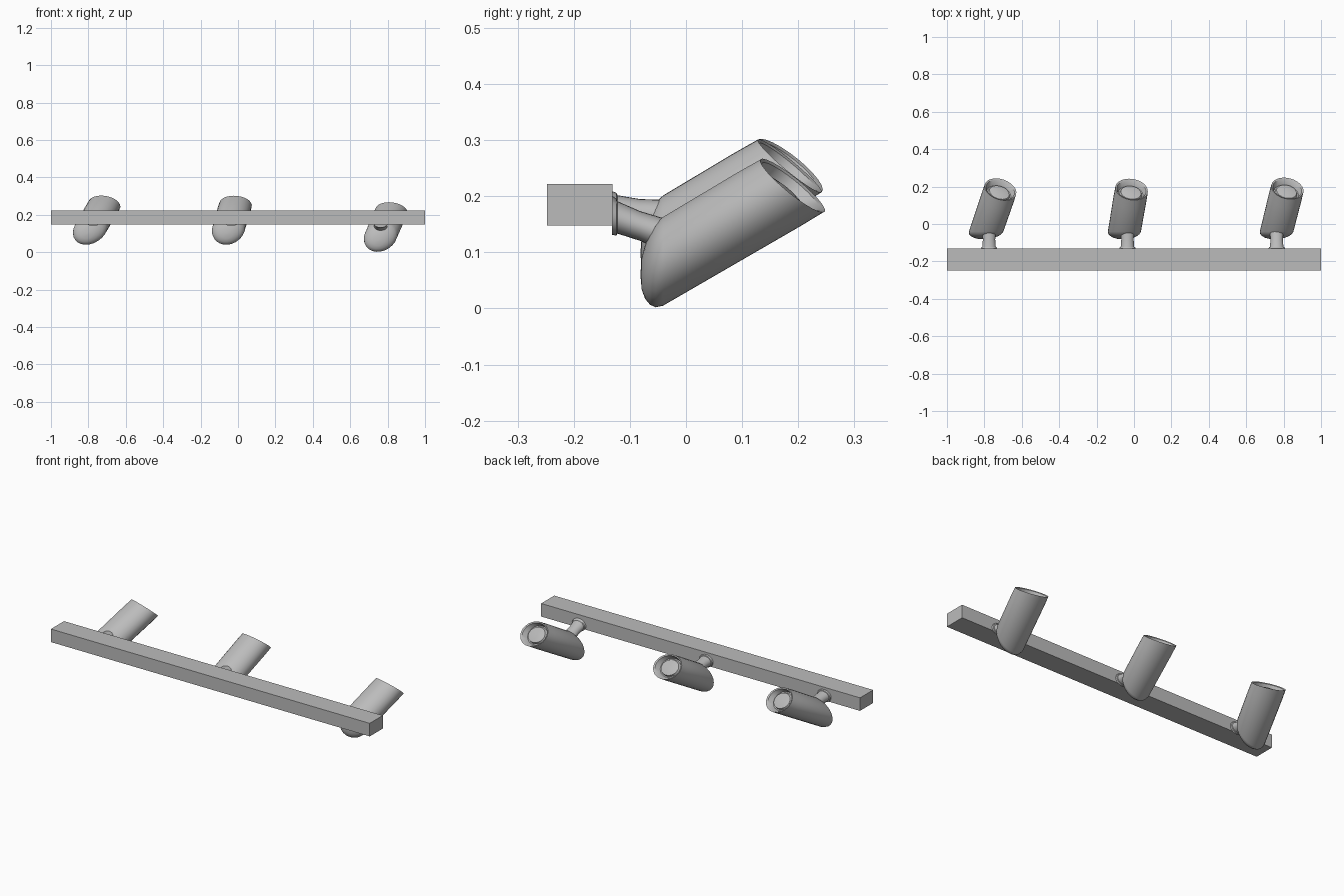
import bpy, bmesh, math
from mathutils import Vector

cube = bpy.data.objects.get("Cube")
if cube:
    bpy.data.objects.remove(cube)

GREY = (0.5, 0.5, 0.5, 1)
mat = bpy.data.materials.new("grey_metal")
mat.use_nodes = True
mat.diffuse_color = GREY
mat.node_tree.nodes["Principled BSDF"].inputs["Base Color"].default_value = GREY

SIDES = 24
SQUASH = 0.7      # lamps are round shapes flattened in height
RADIUS = 0.088
CAP_Y = -0.045    # plane of the rear end of each lamp


def finish(name, bm):
    bmesh.ops.recalc_face_normals(bm, faces=bm.faces)
    me = bpy.data.meshes.new(name)
    bm.to_mesh(me)
    bm.free()
    me.materials.append(mat)
    ob = bpy.data.objects.new(name, me)
    bpy.context.collection.objects.link(ob)
    bpy.ops.object.select_all(action="DESELECT")
    ob.select_set(True)
    bpy.context.view_layer.objects.active = ob
    bpy.ops.object.shade_smooth_by_angle(angle=math.radians(35))
    return ob


def skin(name, rings):
    """Bridge a list of point rings and close both ends."""
    bm = bmesh.new()
    loops = [[bm.verts.new(p) for p in ring] for ring in rings]
    for a, b in zip(loops, loops[1:]):
        for i in range(SIDES):
            j = (i + 1) % SIDES
            bm.faces.new((a[i], a[j], b[j], b[i]))
    bm.faces.new(loops[0])
    bm.faces.new(loops[-1])
    return finish(name, bm)


def circle(centre, e1, e2, r):
    return [centre + r * (math.cos(t) * e1 + math.sin(t) * e2)
            for t in (2 * math.pi * i / SIDES for i in range(SIDES))]


def flatten(ring, lift):
    return [Vector((p.x, p.y, p.z * SQUASH + lift)) for p in ring]


def lamp(side, rim, lean, lift):
    axis = Vector((lean, 1, 0.836)).normalized()
    e1 = axis.cross(Vector((0, 0, 1))).normalized()
    e2 = axis.cross(e1)
    rings = []
    # Domed rear end, cut square to the bar
    for f, bulge in ((0.05, 0.036), (0.35, 0.034), (0.6, 0.028),
                     (0.8, 0.019), (0.93, 0.009), (0.99, -0.004)):
        ring = circle(rim, e1, e2, RADIUS * f)
        rings.append([p + axis * ((CAP_Y - bulge - p.y) / axis.y) for p in ring])
    # Barrel, rim lip, recess and bulb face
    for depth, r in ((-0.06, 1.01), (0, 1), (-0.004, 0.9), (-0.035, 0.76),
                     (-0.035, 0.68), (-0.022, 0.62), (-0.016, 0.3)):
        rings.append(circle(rim + axis * depth, e1, e2, RADIUS * r))
    skin(side + "_lamp_body", [flatten(r, lift) for r in rings])


def neck(side, x, z_bar, z_lamp):
    rings = []
    for t, r in ((0, 0.044), (0.08, 0.041), (0.1, 0.036), (0.5, 0.033), (1, 0.038)):
        c = Vector((x, -0.132 + 0.1 * t, z_bar + (z_lamp - z_bar) * t))
        rings.append(circle(c, Vector((1, 0, 0)), Vector((0, 0, 0.8)), r))
    skin(side + "_lamp_neck", rings)


# Mounting bar
bm = bmesh.new()
bmesh.ops.create_cube(bm, size=1)
for v in bm.verts:
    v.co = (v.co.x * 2, v.co.y * 0.117 - 0.1895, v.co.z * 0.074 + 0.1845)
finish("mounting_bar", bm)

# Three spot lamps
for side, x, y, lean, lift, neck_x, z_bar, z_lamp in (
        ("right", -0.714, 0.185, 0.34, 0.035, -0.775, 0.174, 0.163),
        ("middle", -0.013, 0.185, 0.17, 0.035, -0.035, 0.174, 0.163),
        ("left", 0.82, 0.19, 0.25, 0.0, 0.763, 0.166, 0.128)):
    lamp(side, Vector((x, y, 0.313)), lean, lift)
    neck(side, neck_x, z_bar, z_lamp)
